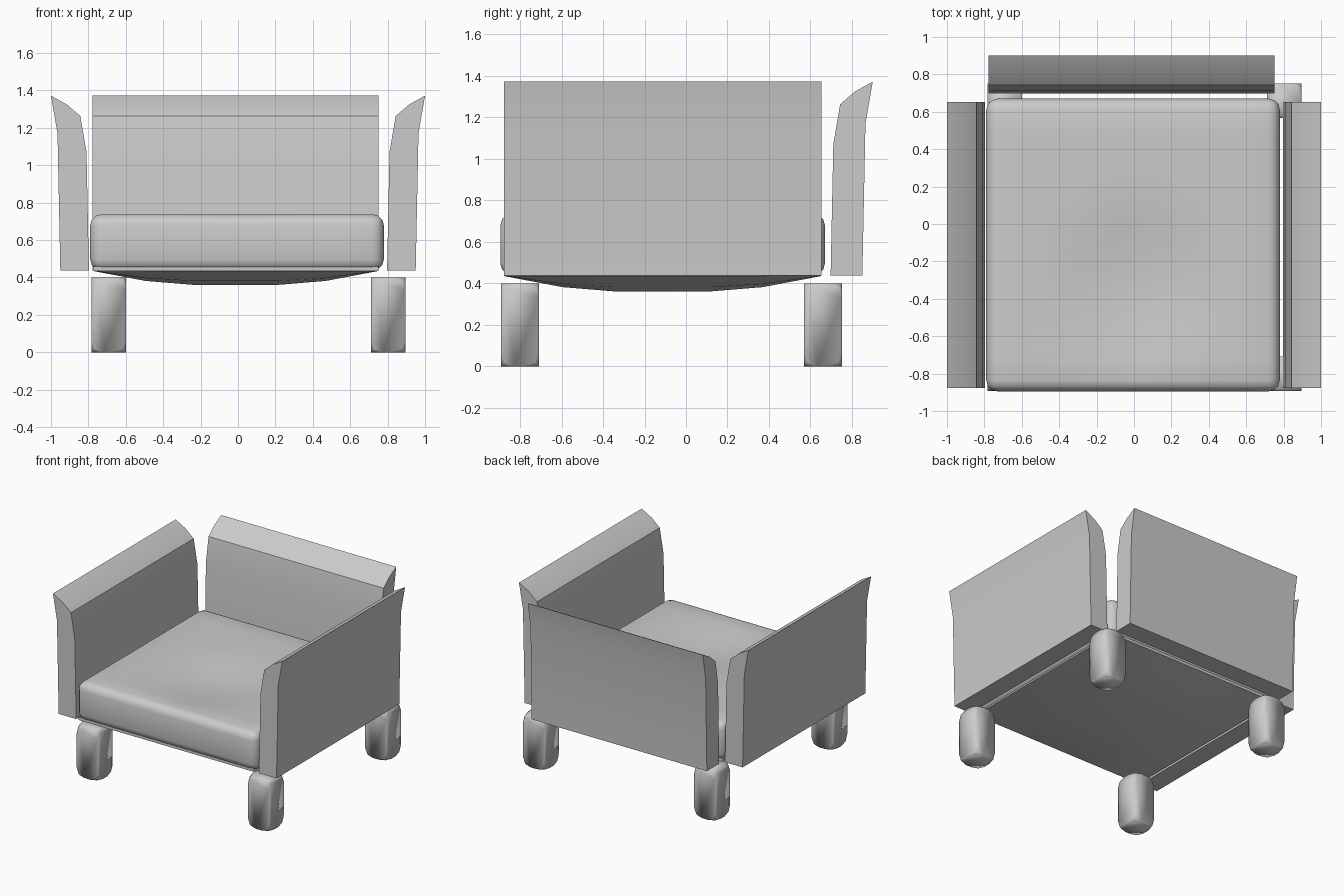
import bpy, bmesh, math
from mathutils import Vector, Matrix

if "Cube" in bpy.data.objects:
    bpy.data.objects.remove(bpy.data.objects["Cube"])


def finish(name, bm, angle=30):
    bmesh.ops.recalc_face_normals(bm, faces=bm.faces)
    me = bpy.data.meshes.new(name)
    bm.to_mesh(me)
    bm.free()
    ob = bpy.data.objects.new(name, me)
    bpy.context.collection.objects.link(ob)
    bpy.ops.object.select_all(action='DESELECT')
    ob.select_set(True)
    bpy.context.view_layer.objects.active = ob
    bpy.ops.object.shade_smooth_by_angle(angle=math.radians(angle))
    return ob


def box(lo, hi):
    lo, hi = Vector(lo), Vector(hi)
    bm = bmesh.new()
    bmesh.ops.create_cube(bm, size=1)
    for v in bm.verts:
        v.co = (lo + hi) / 2 + v.co * (hi - lo)
    return bm


def slice_grid(bm, axis, cuts):
    normal = Vector((0, 0, 0))
    normal[axis] = 1
    for c in cuts:
        bmesh.ops.bisect_plane(bm, geom=bm.verts[:] + bm.edges[:] + bm.faces[:],
                               plane_co=normal * c, plane_no=normal)


# Flared panel section: (outward distance, height)
SECTION = [(0.797, 0.437), (0.95, 0.437), (0.965, 1.17), (1.0, 1.372),
           (0.915, 1.325), (0.843, 1.263), (0.81, 1.07)]


def panel(name, place, start, end):
    bm = bmesh.new()
    face = bm.faces.new([bm.verts.new(place(d, start, z)) for d, z in SECTION])
    ext = bmesh.ops.extrude_face_region(bm, geom=[face])
    move = Vector(place(0, end, 0)) - Vector(place(0, start, 0))
    bmesh.ops.translate(bm, vec=move, verts=[g for g in ext['geom'] if isinstance(g, bmesh.types.BMVert)])
    bm.faces.new([v for v in face.verts][::-1]) if not face.is_valid else None
    finish(name, bm, 20)


# Arms and backrest share the section
panel("left_arm", lambda d, t, z: (-d, t, z), -0.877, 0.652)
panel("right_arm", lambda d, t, z: (d, t, z), -0.877, 0.652)
panel("backrest", lambda d, t, z: (t, d - 0.1, z), -0.777, 0.75)

# Seat cushion with rounded edges and a shallow dip
bm = box((-0.79, -0.895, 0.437), (0.78, 0.67, 0.738))
bmesh.ops.bevel(bm, geom=bm.edges[:], offset=0.06, segments=3, profile=0.5, affect='EDGES')
steps = [-0.6 + 0.15 * i for i in range(9)]
slice_grid(bm, 0, steps)
slice_grid(bm, 1, [s - 0.12 for s in steps])
for v in bm.verts:
    if v.co.z > 0.73:
        r = math.hypot(v.co.x - 0.03, v.co.y + 0.32) / 0.56
        if r < 1:
            v.co.z -= 0.045 * (1 - r * r) ** 2
finish("seat_cushion", bm, 35)

# Sagging underside of the seat
cx, cy, half = -0.0125, -0.113, 0.764
bm = box((cx - half, cy - half, 0.435), (cx + half, cy + half, 0.46))
sag_cuts = [-0.63, -0.3, 0.3, 0.63]
slice_grid(bm, 0, [cx + half * t for t in sag_cuts])
slice_grid(bm, 1, [cy + half * t for t in sag_cuts])
for v in bm.verts:
    if v.co.z < 0.44:
        tx = min(1, abs(v.co.x - cx) / half)
        ty = min(1, abs(v.co.y - cy) / half)
        v.co.z -= 0.082 * (1 - tx ** 2.5) * (1 - ty ** 2.5)
finish("seat_underside", bm)

# Block legs with rounded-off corners
for side, x in (("left", -0.69), ("right", 0.803)):
    for end, y in (("front", -0.80), ("back", 0.66)):
        bm = box((x - 0.092, y - 0.092, 0), (x + 0.092, y + 0.092, 0.4))
        bmesh.ops.bevel(bm, geom=bm.verts[:], offset=0.065, segments=2,
                        profile=0.5, affect='VERTICES')
        finish(f"{end}_{side}_leg", bm, 60)
